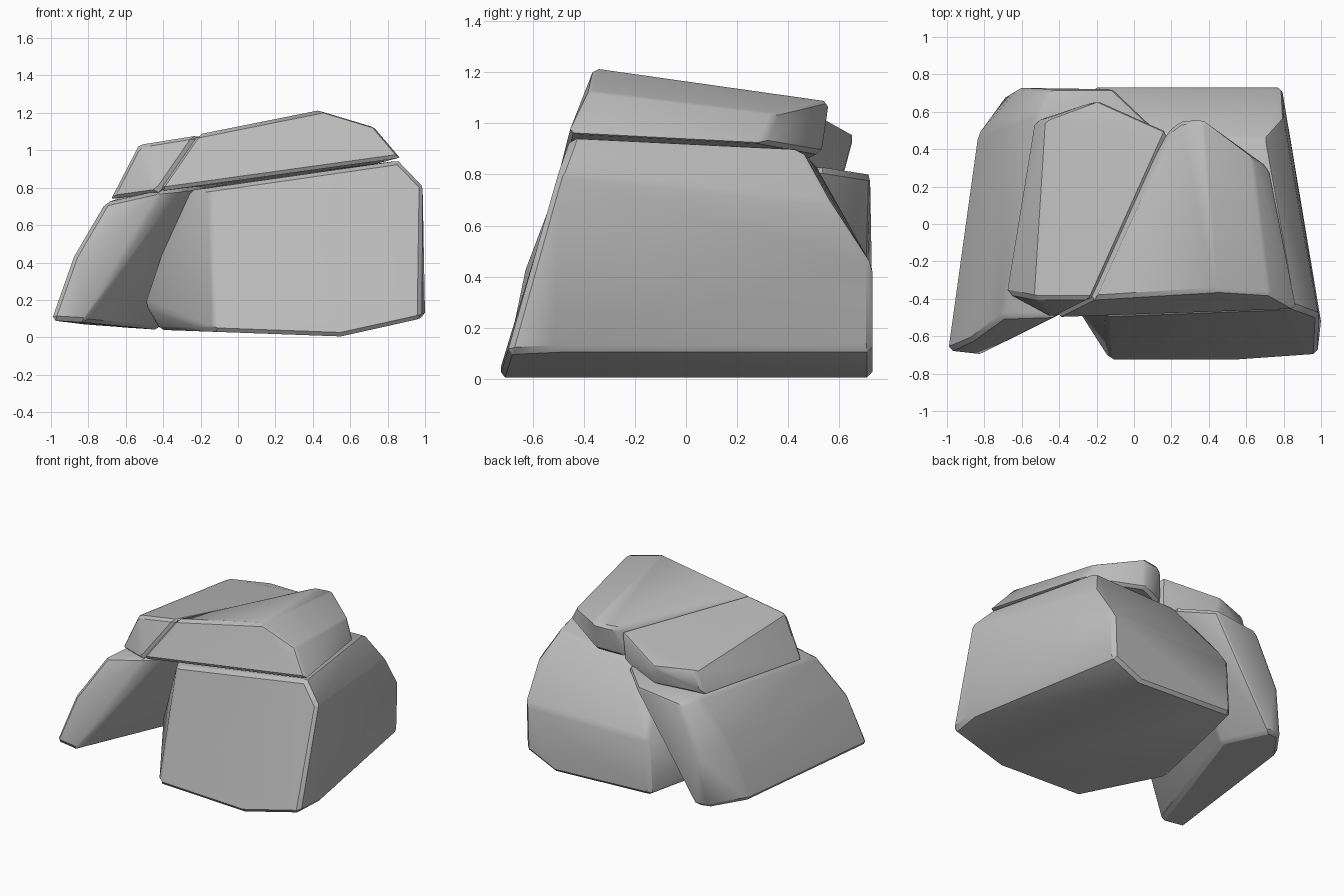
import bpy, bmesh, math

if "Cube" in bpy.data.objects:
    bpy.data.objects.remove(bpy.data.objects["Cube"])

stone = bpy.data.materials.new("grey_stone")
stone.diffuse_color = (0.5, 0.5, 0.5, 1)
stone.use_nodes = True
stone.node_tree.nodes["Principled BSDF"].inputs["Base Color"].default_value = stone.diffuse_color


def rock(name, points, bevel=0.022):
    """Faceted stone: convex hull of a few corners, with a thin bevel on its edges."""
    bm = bmesh.new()
    for p in points:
        bm.verts.new(p)
    res = bmesh.ops.convex_hull(bm, input=bm.verts)
    junk = {g for g in res["geom_interior"] + res["geom_unused"]
            if isinstance(g, bmesh.types.BMVert)}
    bmesh.ops.delete(bm, geom=list(junk), context='VERTS')
    bmesh.ops.dissolve_limit(bm, angle_limit=math.radians(5),
                             verts=bm.verts, edges=bm.edges)
    bmesh.ops.recalc_face_normals(bm, faces=bm.faces)
    me = bpy.data.meshes.new(name)
    bm.to_mesh(me)
    bm.free()
    ob = bpy.data.objects.new(name, me)
    bpy.context.collection.objects.link(ob)
    me.materials.append(stone)
    mod = ob.modifiers.new("worn_edges", 'BEVEL')
    mod.width = bevel
    mod.segments = 1
    mod.limit_method = 'ANGLE'
    mod.angle_limit = math.radians(18)
    bpy.ops.object.select_all(action='DESELECT')
    ob.select_set(True)
    bpy.context.view_layer.objects.active = ob
    bpy.ops.object.modifier_apply(modifier=mod.name)
    bpy.ops.object.shade_smooth_by_angle(angle=math.radians(30))
    return ob


# Large block on the right
rock("main_boulder", [
    (-.13, -.73, .03), (.55, -.73, .005), (.98, -.70, .10), (1.0, -.52, .11),
    (.78, .73, .11), (.55, .73, .005), (-.22, .73, .04), (-.42, -.20, .04),
    (-.50, -.15, .18), (-.15, -.49, .80), (-.30, -.20, .78),
    (.86, -.45, .945), (.99, -.50, .81), (.80, .56, .70), (.70, .45, .90),
    (.10, .50, .85), (-.10, .45, .80), (.79, .73, .44), (-.20, .73, .44)])

# Leaning slab on the left
rock("leaning_slab", [
    (-1.0, -.68, .09), (-.82, -.70, .08), (-.42, .40, .04), (-.58, .70, .05),
    (-.68, .69, .06), (-.84, .47, .07),
    (-.88, -.63, .43), (-.71, -.50, .72), (-.40, -.49, .79), (-.28, -.40, .80),
    (-.70, .53, .50), (-.62, .73, .40), (-.52, .60, .79),
    (-.45, .72, .76), (-.10, .72, .80), (.10, .53, .83)])

# Cap stone, right half
rock("cap_stone_right", [
    (-.43, -.505, .78), (.87, -.46, .96), (.72, .30, .92), (.35, .53, .88),
    (.17, .47, .85), (-.22, -.40, 1.085), (.43, -.36, 1.215),
    (.73, -.38, 1.125), (.64, .35, 1.035), (.36, .56, 1.085),
    (.25, .55, 1.08), (.19, .50, 1.06)], 0.018)

# Cap stone, left half
rock("cap_stone_left", [
    (-.68, -.37, .74), (-.43, -.505, .775), (.17, .47, .82), (-.20, .62, .80),
    (-.53, .55, .79), (-.53, -.40, 1.03), (-.22, -.40, 1.08),
    (.18, .49, 1.045), (-.20, .66, .95), (-.47, .56, .95)], 0.018)
